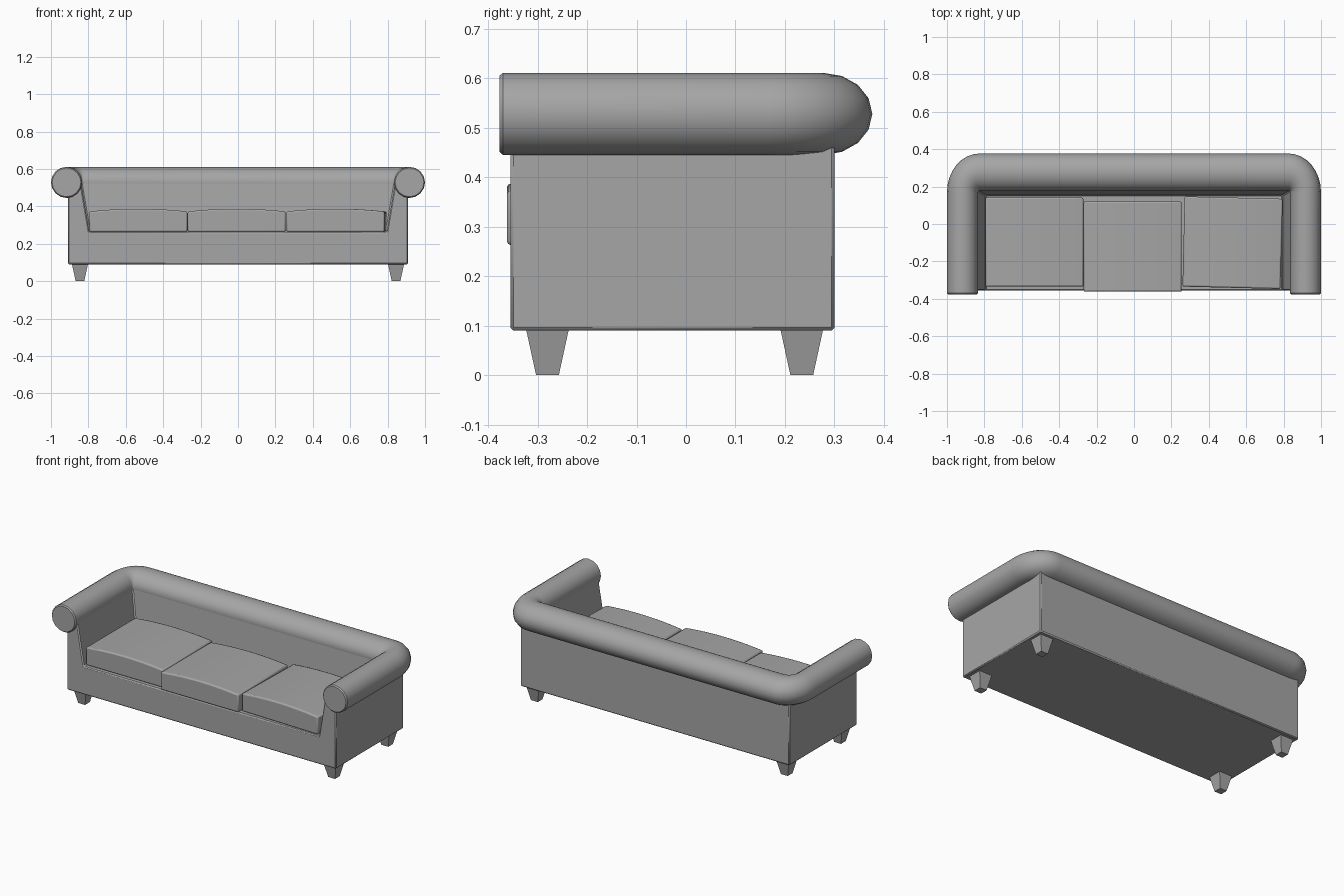
import bpy, bmesh, math
from mathutils import Vector

cube = bpy.data.objects.get("Cube")
if cube:
    bpy.data.objects.remove(cube, do_unlink=True)

GREY = 0.38
fabric = bpy.data.materials.new("plain_grey")
fabric.use_nodes = True
fabric.diffuse_color = (GREY, GREY, GREY, 1)
fabric.node_tree.nodes["Principled BSDF"].inputs["Base Color"].default_value = (GREY, GREY, GREY, 1)


def make(name, verts, faces, bevel=0.0, segments=1, smooth=True):
    """Build a mesh object with outward normals and optional soft edges."""
    bm = bmesh.new()
    vs = [bm.verts.new(v) for v in verts]
    for f in faces:
        bm.faces.new([vs[i] for i in f])
    bmesh.ops.recalc_face_normals(bm, faces=bm.faces)
    mesh = bpy.data.meshes.new(name)
    bm.to_mesh(mesh)
    bm.free()
    mesh.materials.append(fabric)
    obj = bpy.data.objects.new(name, mesh)
    bpy.context.collection.objects.link(obj)
    if bevel:
        mod = obj.modifiers.new("soft_edges", "BEVEL")
        mod.width, mod.segments = bevel, segments
        mod.limit_method, mod.angle_limit = "ANGLE", math.radians(40)
    if smooth:
        bpy.ops.object.select_all(action="DESELECT")
        obj.select_set(True)
        bpy.context.view_layer.objects.active = obj
        bpy.ops.object.shade_smooth_by_angle(angle=math.radians(35))
    return obj


def loft(rings):
    """Join equal rings of points into a closed tube with capped ends."""
    n = len(rings[0])
    verts = [p for ring in rings for p in ring]
    faces = [list(range(n)), list(range(len(verts) - n, len(verts)))]
    for r in range(len(rings) - 1):
        for i in range(n):
            j = (i + 1) % n
            faces.append([r * n + i, r * n + j, (r + 1) * n + j, (r + 1) * n + i])
    return verts, faces


def rectangle(cx, cy, hx, hy, z):
    return [(cx + sx * hx, cy + sy * hy, z)
            for sx, sy in ((-1, -1), (1, -1), (1, 1), (-1, 1))]


# Body: outer box with a seat recess, open at the front, sloping inner walls
W, FRONT, BACK, BASE, SEAT, TOP = 0.91, -0.355, 0.30, 0.09, 0.262, 0.53


def level(w, back, z):
    return [(-w, FRONT, z), (w, FRONT, z), (w, back, z), (-w, back, z)]


body_verts = (level(W, BACK, BASE) + level(W, BACK, TOP)
              + level(0.84, 0.18, TOP) + level(0.795, 0.155, SEAT))
body_faces = [(0, 1, 2, 3), (1, 2, 6, 5), (2, 3, 7, 6), (3, 0, 4, 7),
              (0, 1, 5, 9, 13, 12, 8, 4), (4, 8, 11, 10, 9, 5, 6, 7),
              (12, 13, 14, 15), (9, 10, 14, 13), (10, 11, 15, 14), (11, 8, 12, 15)]
make("body", body_verts, body_faces, bevel=0.006)

# Rolled arms and back: one round tube swept around the sofa, stretched in depth
RADIUS, SIDES, STRETCH, BEND, STEPS = 0.083, 16, 1.2, 0.09, 8
arm_x, back_y, tip_y, roll_z = 0.917, 0.277 / STRETCH, -0.377 / STRETCH, 0.528
LIP = 0.006


def tube_ring(x, y, angle, radius):
    out = Vector((math.cos(angle), math.sin(angle), 0))
    ring = []
    for i in range(SIDES):
        a = math.tau * i / SIDES
        p = Vector((x, y, roll_z)) + out * radius * math.cos(a)
        ring.append((p.x, p.y * STRETCH, p.z + radius * math.sin(a)))
    return ring


half = [(arm_x, tip_y, 0, RADIUS - LIP), (arm_x, tip_y + LIP, 0, RADIUS)]
for s in range(STEPS + 1):
    a = math.pi / 2 * s / STEPS
    half.append((arm_x - BEND + BEND * math.cos(a),
                 back_y - BEND + BEND * math.sin(a), a, RADIUS))
path = half + [(-x, y, math.pi - a, r) for x, y, a, r in reversed(half)]
make("arm_and_back_roll", *loft([tube_ring(*p) for p in path]))

# Seat cushions: arched top profile extruded front to back, set a little askew
def cushion(name, cx, front, back, turn):
    hw, count = 0.262, 12
    hd = (back - front) / 2
    profile = [(-hw, SEAT + 0.001), (hw, SEAT + 0.001)]
    for i in range(count + 1):
        u = 1 - 2 * i / count
        profile.append((u * hw, 0.372 + 0.015 * (1 - u * u)))
    rings = [[(x, y, z) for x, z in profile] for y in (-hd, hd)]
    obj = make(name, *loft(rings), bevel=0.008, segments=2)
    obj.location = (cx, (front + back) / 2, 0)
    obj.rotation_euler.z = math.radians(turn)


cushion("right_cushion", -0.533, -0.335, 0.141, 0)
cushion("middle_cushion", -0.007, -0.362, 0.12, 0)
cushion("left_cushion", 0.527, -0.341, 0.141, -1.4)

# Tapered feet
for side, x in (("right", -0.845), ("left", 0.845)):
    for end, y in (("front", -0.28), ("back", 0.234)):
        make(f"{end}_{side}_foot",
             *loft([rectangle(x, y, 0.023, 0.023, 0),
                    rectangle(x, y, 0.043, 0.043, BASE + 0.002)]), smooth=False)
